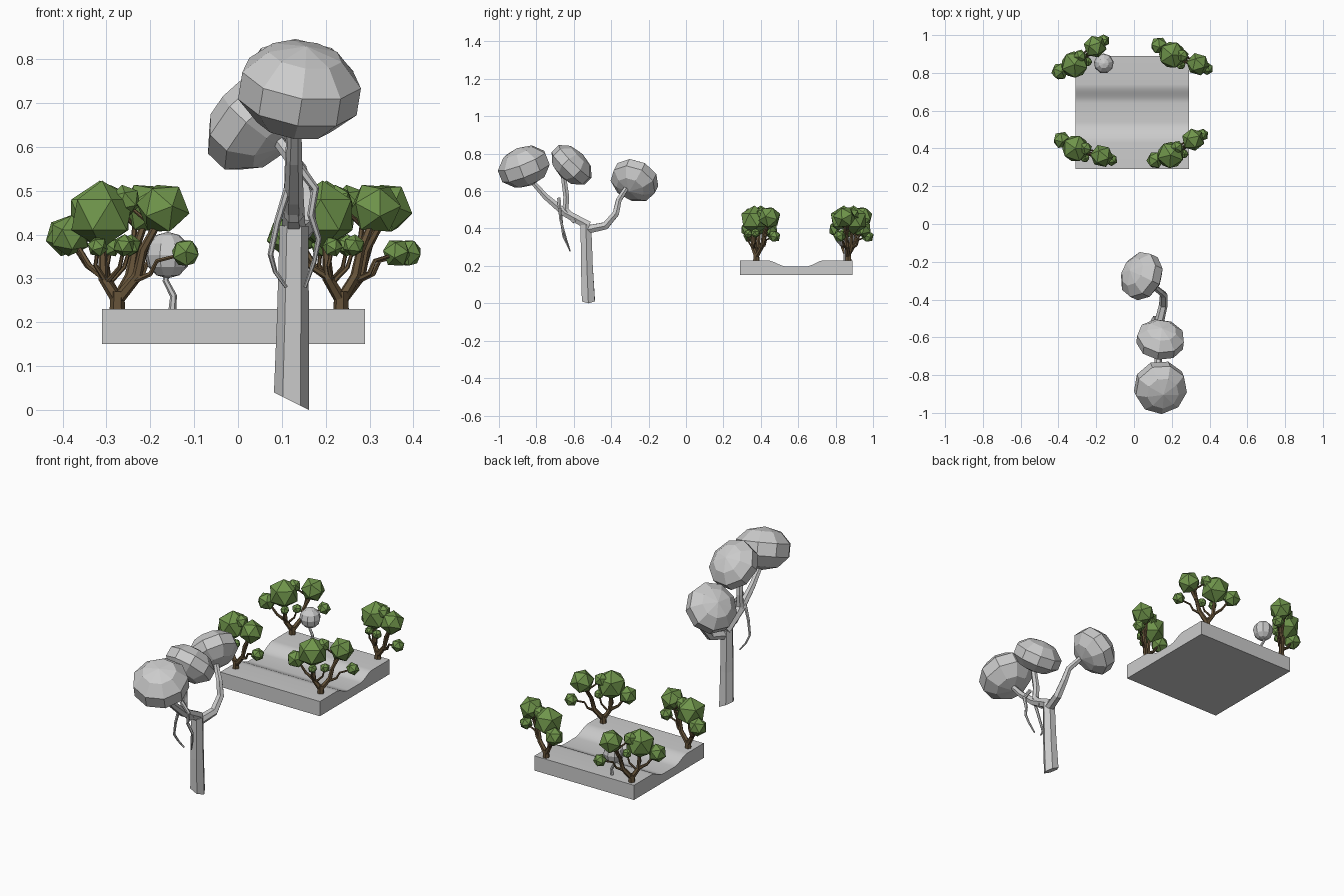
import bpy, bmesh, math
from mathutils import Vector, Matrix

if "Cube" in bpy.data.objects:
    bpy.data.objects.remove(bpy.data.objects["Cube"])


def finish(name, bm, mat=None):
    bmesh.ops.recalc_face_normals(bm, faces=bm.faces)
    me = bpy.data.meshes.new(name)
    bm.to_mesh(me)
    bm.free()
    ob = bpy.data.objects.new(name, me)
    bpy.context.collection.objects.link(ob)
    if mat:
        me.materials.append(mat)
    return ob


def tube(bm, pts, r0, r1, sides=6):
    """Tapered low-poly limb along a path."""
    pts = [Vector(p) for p in pts]
    n = len(pts)
    rings = []
    ref = Vector((1, 0, 0)) if abs((pts[-1] - pts[0]).normalized().x) < 0.8 else Vector((0, 1, 0))
    for i, p in enumerate(pts):
        t = (pts[min(i + 1, n - 1)] - pts[max(i - 1, 0)]).normalized()
        u = (ref - t * ref.dot(t)).normalized()
        v = t.cross(u)
        r = r0 + (r1 - r0) * i / (n - 1)
        rings.append([bm.verts.new(p + r * (math.cos(a) * u + math.sin(a) * v))
                      for a in (2 * math.pi * k / sides for k in range(sides))])
    for a, b in zip(rings, rings[1:]):
        for k in range(sides):
            bm.faces.new((a[k], a[(k + 1) % sides], b[(k + 1) % sides], b[k]))
    bm.faces.new(rings[0])
    bm.faces.new(rings[-1])


def material(name, col):
    m = bpy.data.materials.new(name)
    m.diffuse_color = (*col, 1)
    m.use_nodes = True
    m.node_tree.nodes["Principled BSDF"].inputs["Base Color"].default_value = m.diffuse_color
    return m


leaf = material("leaf_green", (0.16, 0.30, 0.07))
bark = material("bark_brown", (0.13, 0.085, 0.04))

# Ground slab with a smooth channel running along x
bm = bmesh.new()
top = [(0.29, 0.23)]
for i in range(9):
    t = i / 8
    top.append((0.43 + 0.11 * t, 0.197 + 0.033 * (1 + math.cos(math.pi * t)) / 2))
for i in range(9):
    t = i / 8
    top.append((0.64 + 0.10 * t, 0.197 + 0.033 * (1 - math.cos(math.pi * t)) / 2))
profile = top + [(0.89, 0.23), (0.89, 0.15), (0.29, 0.15)]
face = bm.faces.new([bm.verts.new((-0.31, y, z)) for y, z in profile])
ext = bmesh.ops.extrude_face_region(bm, geom=[face])
bmesh.ops.translate(bm, vec=(0.60, 0, 0),
                    verts=[g for g in ext["geom"] if isinstance(g, bmesh.types.BMVert)])
ground = finish("ground_slab", bm)
bpy.context.view_layer.objects.active = ground
ground.select_set(True)
bpy.ops.object.shade_smooth_by_angle(angle=math.radians(35))

# Large tree: trunk with slanted foot
bm = bmesh.new()
tube(bm, [(0.122, -0.522, 0), (0.125, -0.53, 0.2), (0.128, -0.535, 0.42)], 0.040, 0.033)
for v in bm.verts:
    if v.co.z < 0.1:
        v.co.z = max(0, (0.162 - v.co.x) * 0.5)
finish("large_trunk", bm)

# Large tree: branches and hanging roots
limbs = {
    "back_branch": ([(0.127, -0.545, 0.39), (0.155, -0.43, 0.415), (0.157, -0.375, 0.48),
                     (0.14, -0.36, 0.55), (0.08, -0.31, 0.63)], 0.026, 0.014),
    "front_branch": ([(0.127, -0.52, 0.415), (0.127, -0.65, 0.485), (0.128, -0.75, 0.57),
                      (0.13, -0.84, 0.67)], 0.027, 0.014),
    "middle_branch": ([(0.127, -0.59, 0.44), (0.125, -0.645, 0.50), (0.125, -0.64, 0.57),
                       (0.13, -0.655, 0.68)], 0.022, 0.016),
    "left_hanging_root": ([(0.115, -0.67, 0.51), (0.09, -0.665, 0.43), (0.074, -0.655, 0.355),
                           (0.085, -0.635, 0.315), (0.11, -0.62, 0.28)], 0.009, 0.004),
    "right_hanging_root": ([(0.135, -0.68, 0.56), (0.176, -0.675, 0.505), (0.166, -0.67, 0.445),
                            (0.184, -0.655, 0.39), (0.174, -0.64, 0.34), (0.153, -0.62, 0.28)],
                           0.011, 0.004),
}
for name, (pts, r0, r1) in limbs.items():
    bm = bmesh.new()
    tube(bm, pts, r0, r1)
    finish(name, bm)

# Large tree: three squashed crowns (centre, axis, radius, half thickness)
crowns = {
    "front_crown": ((0.14, -0.865, 0.73), (0.15, -0.37, 0.93), 0.146, 0.108),
    "middle_crown": ((0.14, -0.612, 0.738), (0.1, 0.7, 0.7), 0.133, 0.085),
    "back_crown": ((0.04, -0.275, 0.657), (-0.68, 0.32, 0.65), 0.134, 0.09),
}
for name, (c, axis, r, h) in crowns.items():
    bm = bmesh.new()
    M = (Matrix.Translation(c) @ Vector(axis).to_track_quat('Z', 'Y').to_matrix().to_4x4()
         @ Matrix.Diagonal((r, r, h, 1)))
    bmesh.ops.create_uvsphere(bm, u_segments=9, v_segments=5, radius=1, matrix=M)
    finish(name, bm)

# Small grey tree on the slab
bm = bmesh.new()
tube(bm, [(-0.15, 0.85, 0.225), (-0.147, 0.85, 0.26), (-0.165, 0.852, 0.295),
          (-0.16, 0.85, 0.34)], 0.009, 0.006)
finish("sapling_trunk", bm)
bm = bmesh.new()
bmesh.ops.create_uvsphere(bm, u_segments=9, v_segments=6, radius=0.053,
                          matrix=Matrix.Translation((-0.16, 0.85, 0.353)))
finish("sapling_crown", bm)

# Green trees: leaf clumps (x, y, z, radius) and limbs relative to the trunk foot
clumps = [(-0.035, 0.025, 0.215, 0.078), (0.104, -0.015, 0.23, 0.062),
          (-0.108, 0.07, 0.167, 0.048), (0.018, 0.025, 0.247, 0.037),
          (0.155, -0.035, 0.128, 0.034), (0.015, -0.025, 0.145, 0.026),
          (-0.045, -0.012, 0.142, 0.024)]
tree_limbs = [
    ([(0, 0, -0.005), (0, 0, 0.02), (0, 0, 0.04)], 0.018, 0.015),
    ([(0, 0, 0.02), (-0.032, 0.01, 0.07), (-0.034, 0.015, 0.13), (-0.035, 0.025, 0.21)], 0.014, 0.007),
    ([(0, 0, 0.02), (0.045, -0.005, 0.075), (0.058, -0.01, 0.135), (0.10, -0.015, 0.21)], 0.014, 0.008),
    ([(-0.03, 0.01, 0.07), (-0.065, 0.04, 0.10), (-0.10, 0.065, 0.16)], 0.009, 0.005),
    ([(0.05, -0.005, 0.09), (0.08, 0.005, 0.19), (0.02, 0.025, 0.24)], 0.008, 0.004),
    ([(0.03, -0.005, 0.06), (0.075, -0.02, 0.08), (0.09, -0.025, 0.11), (0.15, -0.035, 0.125)], 0.007, 0.004),
    ([(-0.025, 0.005, 0.06), (0.005, -0.015, 0.095), (0.015, -0.025, 0.14)], 0.006, 0.004),
    ([(-0.025, 0.005, 0.06), (-0.05, -0.005, 0.10), (-0.045, -0.012, 0.14)], 0.006, 0.004),
]
places = {"front_left": (-0.275, 0.375, 0), "front_right": (0.235, 0.376, 50),
          "back_left": (-0.275, 0.86, 57), "back_right": (0.235, 0.868, -4)}
for name, (x, y, ang) in places.items():
    M = Matrix.Translation((x, y, 0.23)) @ Matrix.Rotation(math.radians(ang), 4, 'Z')
    bm = bmesh.new()
    for pts, r0, r1 in tree_limbs:
        tube(bm, pts, r0, r1)
    bm.transform(M)
    finish(name + "_tree_branches", bm, bark)
    bm = bmesh.new()
    for i, (cx, cy, cz, r) in enumerate(clumps):
        bmesh.ops.create_icosphere(bm, subdivisions=1, radius=r,
                                   matrix=Matrix.Translation((cx, cy, cz))
                                   @ Matrix.Rotation(i * 1.3, 4, Vector((0.5, 0.4, 1))))
    bm.transform(M)
    finish(name + "_tree_leaves", bm, leaf)
